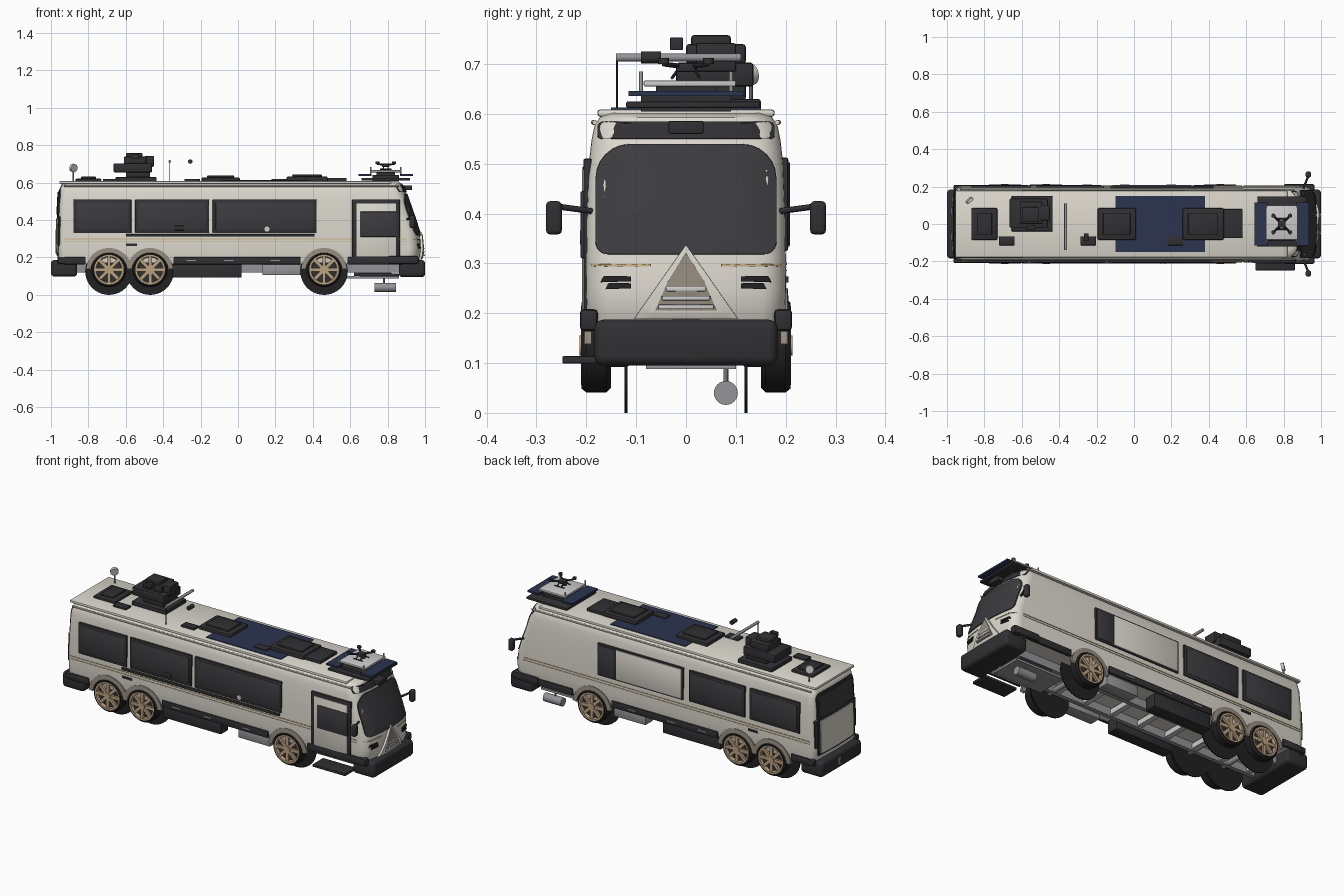
import bpy, bmesh, math
from mathutils import Matrix, Vector

if "Cube" in bpy.data.objects:
    bpy.data.objects.remove(bpy.data.objects["Cube"])

def mat(name, r, g, b):
    m = bpy.data.materials.new(name)
    m.diffuse_color = (r, g, b, 1)
    m.use_nodes = True
    m.node_tree.nodes["Principled BSDF"].inputs["Base Color"].default_value = m.diffuse_color
    return m

WHITE = mat("cream_paint", .72, .69, .62)
DARK = mat("dark_trim", .03, .03, .033)
GLASS = mat("glass", .045, .045, .05)
BLACK = mat("rubber", .015, .015, .015)
GOLD = mat("bronze", .5, .36, .22)
STRIPE = mat("gold_stripe", .6, .45, .25)
ARCH = mat("arch", .3, .26, .21)
NAVY = mat("solar_blue", .025, .035, .08)
GREY = mat("steel", .3, .3, .32)
LIGHT = mat("light_steel", .55, .56, .57)

def make(name, bm, m, smooth=False):
    me = bpy.data.meshes.new(name)
    bmesh.ops.recalc_face_normals(bm, faces=bm.faces[:])
    bm.to_mesh(me)
    bm.free()
    ob = bpy.data.objects.new(name, me)
    bpy.context.collection.objects.link(ob)
    me.materials.append(m)
    if smooth:
        bpy.ops.object.select_all(action='DESELECT')
        ob.select_set(True)
        bpy.context.view_layer.objects.active = ob
        bpy.ops.object.shade_smooth_by_angle(angle=math.radians(35))
    return ob

def box(name, x0, x1, y0, y1, z0, z1, m, bevel=0, seg=2):
    bm = bmesh.new()
    bmesh.ops.create_cube(bm, size=1)
    for v in bm.verts:
        v.co = (x0 + (v.co.x + .5) * (x1 - x0), y0 + (v.co.y + .5) * (y1 - y0), z0 + (v.co.z + .5) * (z1 - z0))
    if bevel:
        bmesh.ops.bevel(bm, geom=bm.edges[:], offset=bevel, segments=seg, profile=.5, affect='EDGES')
    return make(name, bm, m, bool(bevel))

def rod(name, a, b, r, m, n=16):
    a, b = Vector(a), Vector(b)
    bm = bmesh.new()
    rot = Vector((0, 0, 1)).rotation_difference(b - a).to_matrix().to_4x4()
    bmesh.ops.create_cone(bm, cap_ends=True, segments=n, radius1=r, radius2=r, depth=(b - a).length,
                          matrix=Matrix.Translation((a + b) / 2) @ rot)
    return make(name, bm, m, True)

def spin_profile(name, prof, cx, cz, m, n=40, a0=0, a1=2 * math.pi):
    """Lathe closed (radius, y) profile around a wheel axle."""
    bm = bmesh.new()
    full = a1 - a0 > 6.2
    rings = []
    for i in range(n if full else n + 1):
        a = a0 + (a1 - a0) * i / n
        rings.append([bm.verts.new((cx + r * math.cos(a), y, cz + r * math.sin(a))) for r, y in prof])
    k = len(prof)
    for i in range(n):
        p, q = rings[i], rings[(i + 1) % len(rings)]
        for j in range(k):
            bm.faces.new((p[j], p[(j + 1) % k], q[(j + 1) % k], q[j]))
    return make(name, bm, m, True)

# Body shell: stacked plan outlines (z, rear x, front x, half width)
PROF = [(.165, -.955, .96, .194), (.20, -.965, .977, .199), (.25, -.967, .98, .201), (.33, -.966, .972, .2),
        (.40, -.964, .95, .199), (.50, -.96, .915, .195), (.545, -.957, .9, .19), (.575, -.952, .89, .184),
        (.593, -.942, .88, .173), (.602, -.925, .86, .155)]

def row(z):
    z = min(max(z, PROF[0][0]), PROF[-1][0])
    for p, q in zip(PROF, PROF[1:]):
        if z <= q[0]:
            t = (z - p[0]) / (q[0] - p[0])
            return [u + (v - u) * t for u, v in zip(p, q)]

def end_x(y, z, s):
    """x of the front (s=1) or rear (s=-1) face at y, z."""
    _, xb, xf, w = row(z)
    r, bow = (.045, .025) if s > 0 else (.035, .008)
    y = min(abs(y), w)
    d = max(0, y - (w - r))
    drop = r - math.sqrt(max(0, r * r - d * d)) + bow * (y / w) ** 2
    return xf - drop if s > 0 else xb + drop

bm = bmesh.new()
rings = []
for p in PROF:
    z, w, ring = p[0], p[3], []
    for s in (1, -1):
        r = .045 if s > 0 else .035
        half = [(w - r) * f for f in (.25, .5, .75)] + [w - r + r * math.sin(math.pi / 12 * i) for i in range(7)]
        ys = [-y for y in reversed(half)] + [0] + half
        ring += [bm.verts.new((end_x(y * s, z, s), y * s, z)) for y in ys]
    rings.append(ring)
for p, q in zip(rings, rings[1:]):
    for i in range(len(p)):
        bm.faces.new((p[i], p[(i + 1) % len(p)], q[(i + 1) % len(p)], q[i]))
bm.faces.new(rings[0])
bm.faces.new(rings[-1])
make("body_shell", bm, WHITE, True)
box("roof_skin", -.955, .82, -.178, .178, .594, .609, WHITE, .006)

def rrect(y0, y1, z0, z1, rt, rb):
    pts = []
    for cy, cz, r, a in ((y1 - rt, z1 - rt, rt, 0), (y0 + rt, z1 - rt, rt, 90),
                         (y0 + rb, z0 + rb, rb, 180), (y1 - rb, z0 + rb, rb, 270)):
        pts += [(cy + r * math.cos(math.radians(a + 15 * i)), cz + r * math.sin(math.radians(a + 15 * i))) for i in range(7)]
    return pts

def end_panel(name, outline, m, off, s=1, n=8):
    """Patch that follows the curved front or rear of the body."""
    pts = []
    for i, (y, z) in enumerate(outline):
        y2, z2 = outline[(i + 1) % len(outline)]
        k = max(1, int(math.hypot(y2 - y, z2 - z) / .025))
        pts += [(y + (y2 - y) * j / k, z + (z2 - z) * j / k) for j in range(k)]
    cy = sum(p[0] for p in pts) / len(pts)
    cz = sum(p[1] for p in pts) / len(pts)
    bm = bmesh.new()
    rings = []
    for k in range(n + 1):
        f, o = (1 - k / (n + .5), off) if k else (1, -.003)
        if k == 1:
            f = .995
        rings.append([bm.verts.new((end_x(cy + (y - cy) * f, cz + (z - cz) * f, s) + s * o,
                                    cy + (y - cy) * f, cz + (z - cz) * f)) for y, z in pts])
    for p, q in zip(rings, rings[1:]):
        for i in range(len(p)):
            bm.faces.new((p[i], p[(i + 1) % len(p)], q[(i + 1) % len(p)], q[i]))
    bm.faces.new(rings[-1])
    return make(name, bm, m, True)

# Front face
end_panel("windshield", rrect(-.182, .182, .318, .54, .07, .025), GLASS, .005)
end_panel("front_marker_band", rrect(-.178, .178, .55, .585, .012, .006), DARK, .004)
box("front_camera", .885, .93, -.035, .035, .56, .586, DARK, .003)
end_panel("nose_triangle", [(-.105, .188), (.105, .188), (0, .338)], WHITE, .012)
end_panel("nose_grille_dark", [(-.062, .205), (.062, .205), (.036, .265), (0, .322), (-.036, .265)], ARCH, .015)
for i in range(3):
    w = .056 - .008 * i
    box("grille_bar", .98, 1.0 - .002 * i, -w, w, .208 + .018 * i, .217 + .018 * i, LIGHT, .002)
for s in (-1, 1):
    for k, z in enumerate((.268, .254)):
        end_panel("headlight", [(s * .11, z - .004), (s * (.172 - .01 * k), z - .006), (s * (.165 - .01 * k), z + .007), (s * .11, z + .006)], BLACK, .005)
    end_panel("front_stripe", [(s * .07, .294), (s * .19, .294), (s * .19, .299), (s * .07, .299)], STRIPE, .003)
    # mirrors and bumper corners
    rod("mirror_arm", (.9, s * .175, .403), (.935, s * .265, .415), .006, DARK)
    box("mirror", .918, .946, s * .265 - .016, s * .265 + .016, .358, .425, DARK, .009, 3)
    box("bumper_corner", .80, .965, s * .195 - .018, s * .195 + .018, .165, .208, DARK, .008)
    box("rear_bumper_corner", -.965, -.84, s * .195 - .014, s * .195 + .014, .165, .2, DARK, .008)
box("front_bumper", .86, 1, -.184, .184, .095, .187, DARK, .018, 3)
box("rear_bumper", -1, -.86, -.184, .184, .098, .187, DARK, .018, 3)
box("plate_holder", -1.0, -.985, -.035, .035, .12, .16, GREY)

# Rear face
end_panel("rear_surround", rrect(-.17, .17, .21, .565, .03, .015), DARK, .004, -1)
end_panel("rear_window", rrect(-.155, .155, .43, .55, .02, .01), GLASS, .008, -1)
end_panel("rear_hatch", rrect(-.15, .15, .22, .41, .015, .01), WHITE, .009, -1)
for s in (-1, 1):
    end_panel("tail_light", rrect(s * .18 - .006, s * .18 + .006, .26, .42, .005, .005), DARK, .006, -1)

# Side windows, door and slide-out
def side_box(name, x0, x1, z0, z1, s, y, m, bevel=.004):
    a, b = sorted((s * (y - .018), s * y))
    return box(name, x0, x1, a, b, z0, z1, m, bevel)

def side_window(x0, x1, s):
    side_box("side_window_frame", x0, x1, .33, .51, s, .206, DARK)
    side_box("side_window_glass", x0 + .015, x1 - .015, .347, .495, s, .208, GLASS)

for x0, x1 in ((-.88, -.57), (-.55, -.155), (-.135, .42)):
    side_window(x0, x1, -1)
for x0, x1 in ((-.87, -.55), (-.52, -.16)):
    side_window(x0, x1, 1)
side_box("slideout_frame", -.125, .425, .325, .512, 1, .205, DARK)
side_box("slideout_panel", -.115, .305, .333, .504, 1, .209, WHITE)
side_box("slideout_window", .32, .417, .335, .502, 1, .208, GLASS)
side_box("awning_rail", -.60, .41, .311, .325, -1, .212, DARK)
side_box("window_vent", -.34, -.285, .345, .37, -1, .212, DARK)
rod("side_light", (.155, -.2, .352), (.155, -.213, .352), .014, LIGHT)
side_box("door_frame", .61, .865, .185, .51, -1, .206, DARK)
side_box("door_panel", .632, .845, .205, .49, -1, .209, WHITE)
side_box("door_window", .652, .848, .31, .445, -1, .212, GLASS)
box("entry_step", .65, .86, -.248, -.15, .099, .114, DARK, .003)
for s in (-1, 1):
    side_box("side_stripe", -.93, .9, .297, .302, s, .203, STRIPE, 0)
    side_box("side_stripe_lower", -.93, .9, .285, .287, s, .203, STRIPE, 0)
    for x0, x1 in ((-.345, .335), (.585, .88), (-.93, -.815)):
        side_box("skirt", x0, x1, .163, .202, s, .207, DARK)
    for x in (-.25, -.05, .2):
        side_box("skirt_latch", x - .025, x + .025, .18, .187, s, .21, GREY, 0)
    side_box("hatch_handle", -.6, -.54, .262, .274, s, .206, DARK, 0)
    rod("roof_gutter", (-.93, s * .186, .583), (.86, s * .183, .583), .005, WHITE, 8)

# Wheels: tyre, rim, spokes, inner disc and arch
for cx in (-.69, -.47, .46):
    for s in (-1, 1):
        c = .135
        spin_profile("tyre", [(.072, s * .152), (.084, s * .15), (.094, s * .16), (.094, s * .2), (.086, s * .21), (.076, s * .207)], cx, c, BLACK)
        spin_profile("rim_ring", [(.079, s * .16), (.079, s * .211), (.07, s * .211), (.066, s * .2), (.066, s * .16)], cx, c, GOLD)
        rod("rim_back", (cx, s * .16, c), (cx, s * .195, c), .07, DARK, 32)
        rod("hub", (cx, s * .19, c), (cx, s * .214, c), .02, GOLD)
        for i in range(8):
            a = math.pi / 4 * i
            sp = box("spoke", .012, .072, s * .203 - .006, s * .203 + .006, -.009, .009, GOLD)
            sp.rotation_euler = (0, a, 0)
            sp.location = (cx, 0, c)
        rod("wheel_inner_disc", (cx, s * .117, .127), (cx, s * .123, .127), .127, BLACK, 40)
        spin_profile("wheel_arch", [(.098, s * .19), (.098, s * .206), (.124, s * .204), (.124, s * .19)], cx, .127, ARCH, 24, .1, math.pi - .1)
    rod("axle", (cx, -.15, .135), (cx, .15, .135), .014, GREY)

# Chassis
for s in (-1, 1):
    box("frame_rail", -.88, .88, s * .085 - .012, s * .085 + .012, .12, .165, GREY)
for i in range(10):
    x = -.82 + .18 * i
    box("cross_member", x - .015, x + .015, -.09, .09, .128, .158, LIGHT)
for s in (-1, 1):
    box("storage_bay", -.35, .02, s * .15 - .035, s * .15 + .035, .092, .166, DARK, .004)
    box("holding_tank", .13, .335, s * .15 - .035, s * .15 + .035, .105, .166, GREY, .004)
box("front_under_tray", .55, .86, -.08, .10, .088, .1, GREY)
box("generator", .62, .82, -.09, .09, .1, .16, DARK)
rod("muffler", (.73, .08, .04), (.845, .08, .04), .024, GREY, 24)
rod("muffler_hanger", (.78, .08, .06), (.78, .08, .1), .005, GREY, 8)

# Roof equipment
box("solar_panel", -.10, .38, -.15, .15, .604, .613, NAVY)
for x0, x1, h in ((-.87, -.73, .632), (-.195, .01, .638), (.26, .48, .643)):
    box("roof_unit_base", x0, x1, -.085, .085, .605, h - .01, DARK, .008)
    box("roof_unit_top", x0 + .03, x1 - .03, -.06, .06, h - .012, h, DARK, .004)
box("roof_unit_rear", .47, .58, -.075, .08, .605, .625, DARK, .004)
for x, y in ((-.68, -.09), (-.245, -.09), (.22, -.09)):
    box("roof_vent", x - .042, x + .042, y - .024, y + .024, .603, .62, DARK, .004)
box("sensor_base", -.655, -.435, -.04, .15, .605, .63, DARK, .005)
box("sensor_lower", -.60, -.47, -.01, .12, .628, .66, DARK, .005)
box("sensor_body", -.665, -.46, -.02, .135, .655, .703, DARK, .006)
box("sensor_head", -.61, -.49, 0, .12, .70, .74, DARK, .006)
box("sensor_cap", -.60, -.51, .01, .09, .735, .758, DARK, .006)
box("sensor_side", -.5, -.45, .02, .1, .685, .742, DARK, .004)
box("sensor_eye", -.57, -.53, -.032, -.006, .728, .753, DARK, .002)
rod("roof_bar", (-.365, -.14, .713), (-.365, .11, .713), .008, GREY)
rod("roof_bar_post", (-.365, -.138, .605), (-.365, -.138, .713), .002, DARK, 8)
rod("floating_scope", (-.255, -.09, .713), (-.255, -.05, .713), .012, DARK)
rod("dish_post", (-.88, .13, .605), (-.88, .13, .67), .004, GREY, 8)
rod("dish", (-.875, .12, .677), (-.885, .132, .68), .022, LIGHT, 24)

# Drone platform above the cab
box("platform_base", .66, .92, -.12, .148, .612, .625, DARK, .003)
box("platform_riser", .72, .86, -.09, .09, .605, .64, DARK)
for sx in (-1, 1):
    cx = .79 + sx * .11
    box("platform_solar_wing", cx - .035, cx + .035, -.115, .115, .636, .646, NAVY)
    for sy in (-1, 1):
        rod("platform_post", (.79 + sx * .08, sy * .09, .64), (.79 + sx * .08, sy * .09, .685), .004, LIGHT, 8)
box("landing_plate", .705, .875, -.085, .1, .655, .667, LIGHT, .003)
box("plate_support", .74, .84, -.06, .06, .64, .656, DARK)
box("drone_body", .77, .81, -.02, .02, .684, .702, DARK, .004)
for sx in (-1, 1):
    rod("drone_skid", (.76, sx * .028, .672), (.82, sx * .028, .672), .003, DARK, 8)
    for sy in (-1, 1):
        tip = (.79 + sx * .045, sy * .045, .7)
        rod("drone_arm", (.79, 0, .694), tip, .005, DARK, 8)
        rod("drone_rotor", (tip[0], tip[1], .7), (tip[0], tip[1], .712), .011, DARK, 12)
        rod("drone_leg", (.79 + sx * .015, sy * .028, .672), (.79 + sx * .01, sy * .015, .69), .003, DARK, 8)
